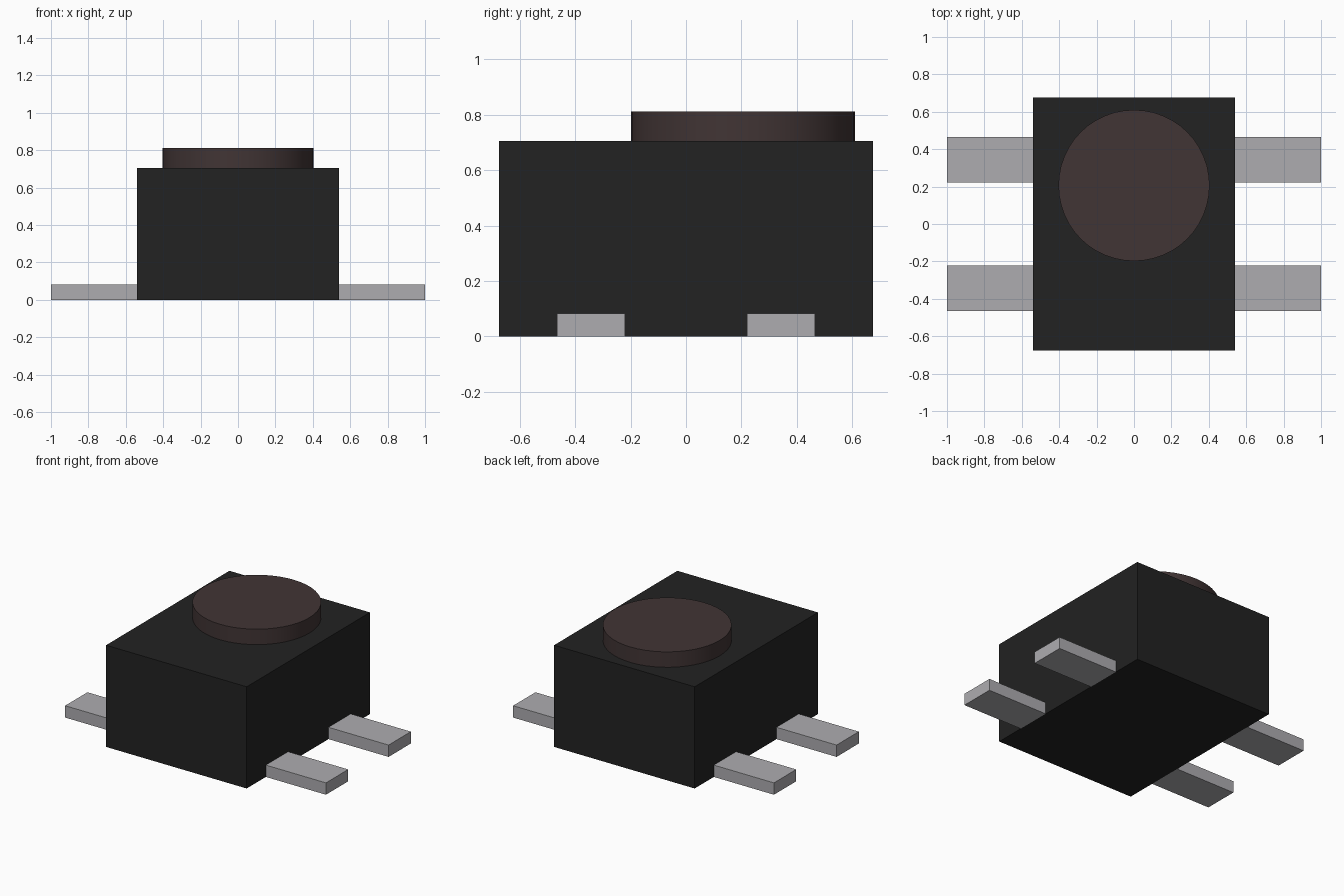
import bpy
import math

cube = bpy.data.objects.get("Cube")
if cube:
    bpy.data.objects.remove(cube, do_unlink=True)


def material(name, rgb):
    m = bpy.data.materials.new(name)
    m.use_nodes = True
    color = (*rgb, 1.0)
    m.diffuse_color = color
    m.node_tree.nodes["Principled BSDF"].inputs["Base Color"].default_value = color
    return m


black = material("black_plastic", (0.016, 0.016, 0.016))
brown = material("dark_brown_plastic", (0.053, 0.035, 0.035))
metal = material("grey_metal", (0.42, 0.415, 0.435))


def box(name, lo, hi, mat):
    """Axis-aligned box between two corners."""
    bpy.ops.mesh.primitive_cube_add(
        size=1, location=[(a + b) / 2 for a, b in zip(lo, hi)])
    ob = bpy.context.object
    ob.name = name
    ob.scale = [b - a for a, b in zip(lo, hi)]
    bpy.ops.object.transform_apply(location=False, rotation=False, scale=True)
    ob.data.materials.append(mat)
    return ob


# Housing
BODY_X, BODY_Y, BODY_Z = 0.539, 0.675, 0.705
box("housing", (-BODY_X, -BODY_Y, 0), (BODY_X, BODY_Y, BODY_Z), black)

# Round button, set towards the back of the top
TOP = 0.812
bpy.ops.mesh.primitive_cylinder_add(
    vertices=48, radius=0.404, depth=TOP - BODY_Z,
    location=(0, 0.206, (TOP + BODY_Z) / 2))
button = bpy.context.object
button.name = "button"
button.data.materials.append(brown)
bpy.ops.object.shade_smooth_by_angle(angle=math.radians(30))

# Four flat terminals, two on each side
for side, sx in (("left", 1), ("right", -1)):
    for end, sy in (("front", -1), ("back", 1)):
        xs = sorted((sx * BODY_X, sx * 1.0))
        ys = sorted((sy * 0.221, sy * 0.465))
        box(f"terminal_{end}_{side}", (xs[0], ys[0], 0), (xs[1], ys[1], 0.082), metal)
